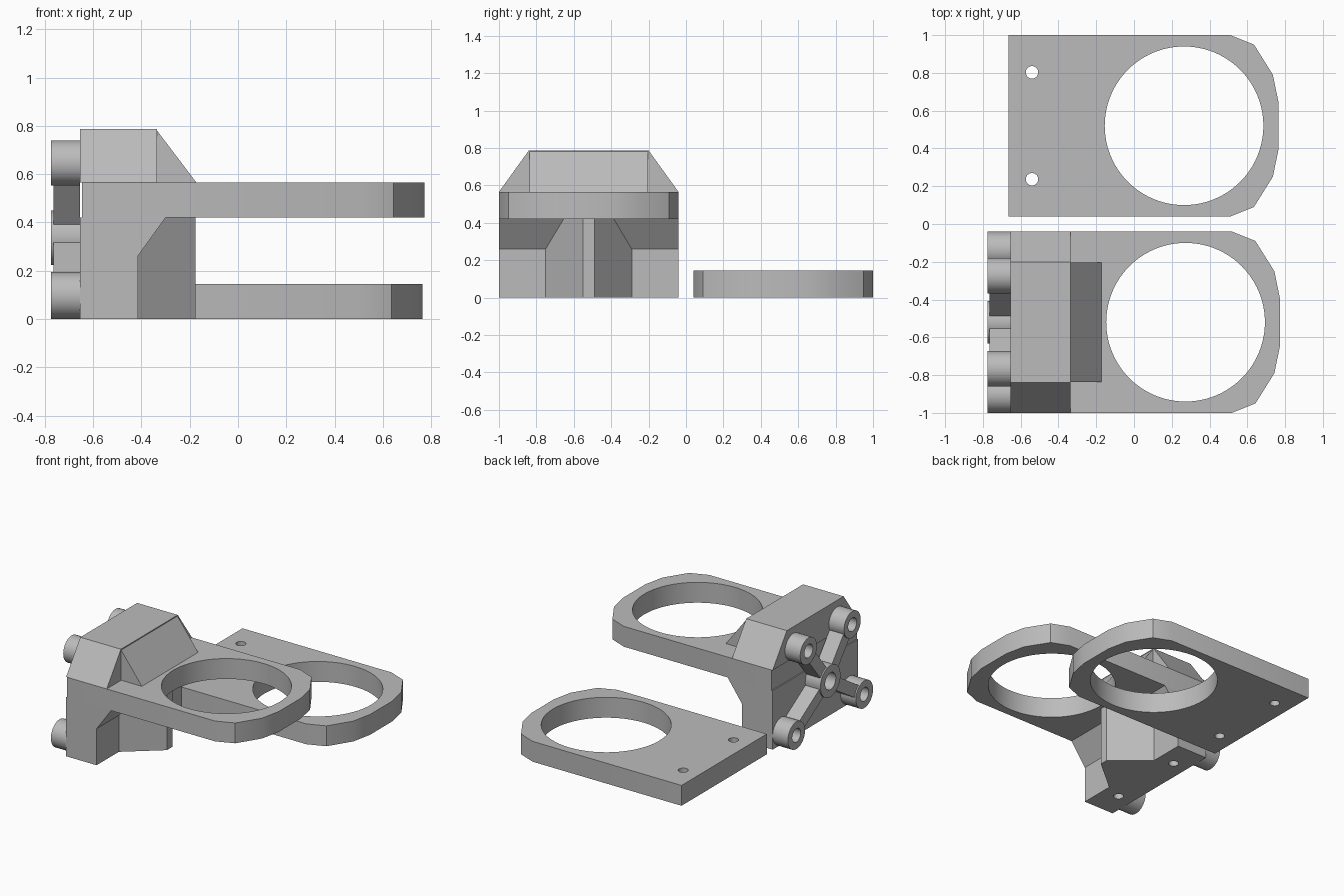
import bpy
import bmesh
from math import atan2, hypot
from mathutils import Matrix, Vector

cube = bpy.data.objects.get("Cube")
if cube:
    bpy.data.objects.remove(cube, do_unlink=True)

grey = bpy.data.materials.new("plain grey")
grey.use_nodes = True
grey.diffuse_color = (0.5, 0.5, 0.5, 1)
grey.node_tree.nodes["Principled BSDF"].inputs["Base Color"].default_value = (0.5, 0.5, 0.5, 1)

MID = -0.52            # middle of the bracket in y
BACK = -0.655          # mounting face of the bracket
HALF = 0.48            # half width of both plates


def finish(name, bm):
    bmesh.ops.recalc_face_normals(bm, faces=bm.faces)
    mesh = bpy.data.meshes.new(name)
    bm.to_mesh(mesh)
    bm.free()
    mesh.materials.append(grey)
    obj = bpy.data.objects.new(name, mesh)
    bpy.context.collection.objects.link(obj)
    return obj


def prism(name, points, axis, low, high):
    """Extrude an outline along an axis; points hold the other two coordinates in order."""
    bm = bmesh.new()
    verts = []
    for a, b in points:
        co = [a, b]
        co.insert(axis, low)
        verts.append(bm.verts.new(co))
    face = bm.faces.new(verts)
    grown = bmesh.ops.extrude_face_region(bm, geom=[face])["geom"]
    step = Vector((0, 0, 0))
    step[axis] = high - low
    bmesh.ops.translate(bm, vec=step, verts=[v for v in grown if isinstance(v, bmesh.types.BMVert)])
    return finish(name, bm)


def rod(name, start, end, radius, sides=48):
    start, end = Vector(start), Vector(end)
    way = end - start
    bm = bmesh.new()
    turn = way.to_track_quat('Z', 'Y').to_matrix().to_4x4()
    bmesh.ops.create_cone(bm, cap_ends=True, segments=sides, radius1=radius, radius2=radius,
                          depth=way.length, matrix=Matrix.Translation((start + end) / 2) @ turn)
    return finish(name, bm)


def cut(obj, cutters):
    for cutter in cutters:
        cutter.hide_render = True
        mod = obj.modifiers.new("cut", 'BOOLEAN')
        mod.operation = 'DIFFERENCE'
        mod.solver = 'EXACT'
        mod.object = cutter
        bpy.context.view_layer.objects.active = obj
        bpy.ops.object.modifier_apply(modifier=mod.name)


def drop(cutters):
    for cutter in cutters:
        bpy.data.objects.remove(cutter, do_unlink=True)


def ring_plate(name, back, shift, mid, low, high):
    """Flat plate with a faceted nose and a large round opening."""
    side = [(0.51, HALF), (0.635, 0.43), (0.735, 0.27), (0.765, 0.125)]
    outline = [(back, -HALF)] + [(x, -y) for x, y in side] + side[::-1] + [(back, HALF)]
    plate = prism(name, [(x + shift, y + mid) for x, y in outline], 2, low, high)
    bore = rod("bore", (0.265 + shift, mid, low - 0.1), (0.265 + shift, mid, high + 0.1), 0.42, 96)
    cut(plate, [bore])
    drop([bore])
    return plate


# Loose plate with two screw holes
parts = []
cover = ring_plate("cover_plate", -0.665, 0.0, 0.52, 0, 0.145)
holes = [rod("screw_hole", (-0.54, 0.52 + s * 0.283, -0.1), (-0.54, 0.52 + s * 0.283, 0.3), 0.033, 32)
         for s in (-1, 1)]
cut(cover, holes)
drop(holes)

# Bracket ring plate, lower block, tapered rib, upper block and wedge
arm_plate = ring_plate("bracket_plate", BACK, 0.008, MID, 0.42, 0.565)
lower = prism("lower_block", [(BACK, 0), (-0.415, 0), (-0.415, 0.26), (-0.30, 0.42), (BACK, 0.42)],
              1, MID - HALF, MID + HALF)
rib = prism("tapered_rib", [(-0.415, MID - 0.23), (-0.175, MID - 0.03),
                            (-0.175, MID + 0.03), (-0.415, MID + 0.23)], 2, 0, 0.42)
upper = prism("upper_block", [(MID - HALF, 0.565), (MID + HALF, 0.565),
                              (MID + 0.32, 0.787), (MID - 0.32, 0.787)], 0, BACK, -0.335)
wedge = prism("upper_wedge", [(-0.335, 0.565), (-0.172, 0.565), (-0.335, 0.78)],
              1, MID - 0.317, MID + 0.317)
parts += [cover, arm_plate, lower, rib, upper, wedge]

# Blind screw holes under the bracket
holes = [rod("screw_hole", (-0.54, MID + s * 0.283, -0.1), (-0.54, MID + s * 0.283, 0.35), 0.033, 32)
         for s in (-1, 1)]
cut(lower, holes)
drop(holes)

# Mounting posts joined to a hub by four arms
HUB_Z = 0.337
tubes = [("hub", 0, HUB_Z, 0.113, 0.06, lower)]
for s, label in ((-1, "right"), (1, "left")):
    tubes.append(("upper_post_" + label, s * 0.247, 0.646, 0.094, 0.048, upper))
    tubes.append(("lower_post_" + label, s * 0.383, 0.097, 0.097, 0.048, lower))

bores = []
for name, y, z, radius, hole, block in tubes:
    post = rod(name, (-0.775, MID + y, z), (BACK, MID + y, z), radius)
    bore = rod("bore", (-0.9, MID + y, z), (-0.5, MID + y, z), hole, 32)
    cut(post, [bore])
    cut(block, [bore])
    bores.append(bore)
    parts.append(post)

for name, y, z, radius, hole, block in tubes[1:]:
    length = hypot(y, z - HUB_Z)
    bm = bmesh.new()
    start, end = 0.095, length - 0.075
    place = (Matrix.Translation(((BACK - 0.765) / 2, MID, HUB_Z))
             @ Matrix.Rotation(atan2(z - HUB_Z, y), 4, 'X')
             @ Matrix.Translation((0, (start + end) / 2, 0))
             @ Matrix.Diagonal((0.765 + BACK, end - start, 0.085, 1)))
    bmesh.ops.create_cube(bm, size=1, matrix=place)
    parts.append(finish(name.replace("post", "arm"), bm))
drop(bores)

# Smooth the round walls, keep the corners crisp
bpy.ops.object.select_all(action='DESELECT')
for obj in parts:
    obj.select_set(True)
bpy.context.view_layer.objects.active = parts[0]
bpy.ops.object.shade_smooth_by_angle()
